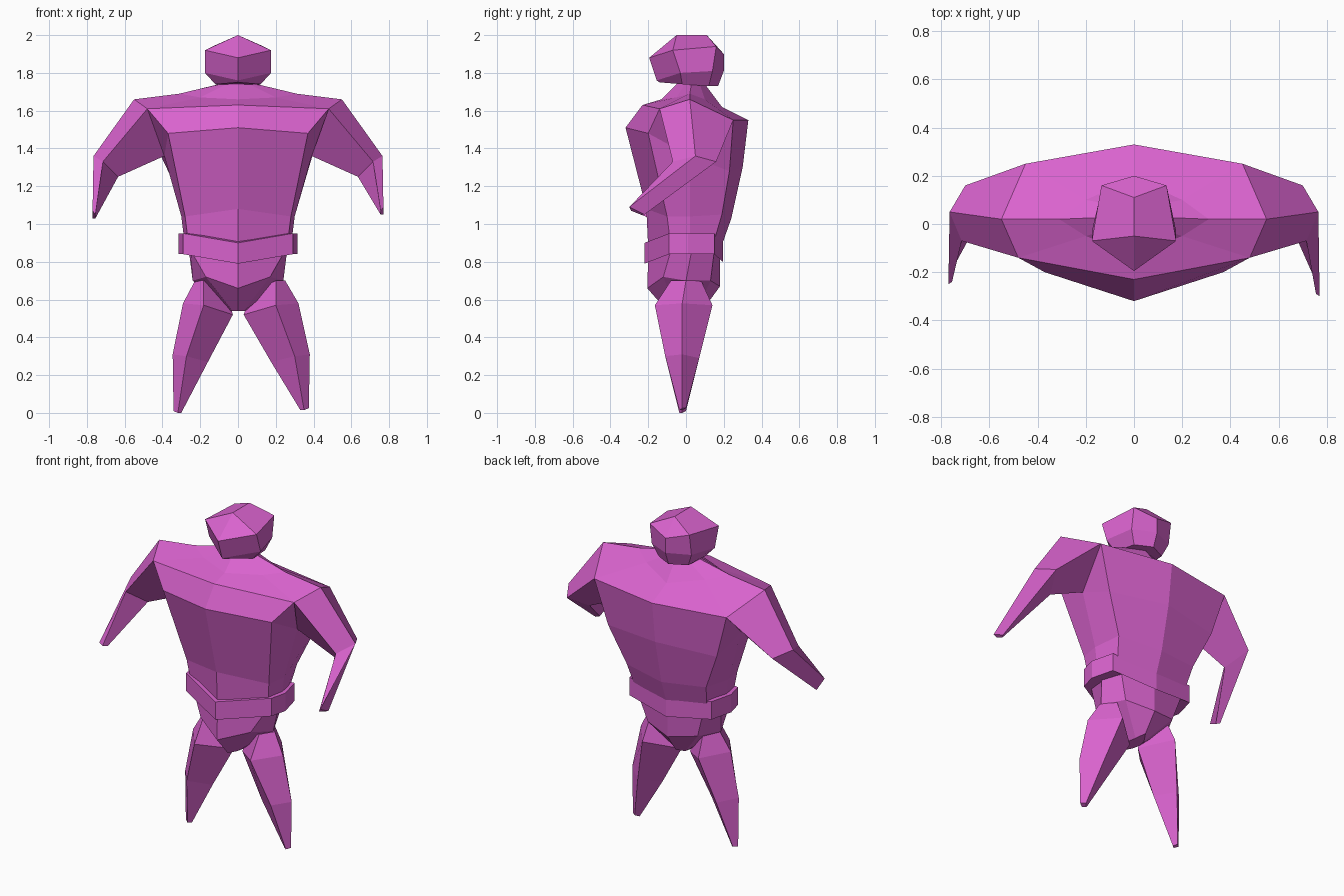
import bpy
import bmesh
from mathutils import Vector

default_cube = bpy.data.objects.get("Cube")
if default_cube:
    bpy.data.objects.remove(default_cube, do_unlink=True)

# Single flat colour
orchid = bpy.data.materials.new("orchid_pink")
orchid.use_nodes = True
colour = (0.7, 0.125, 0.62, 1)
orchid.diffuse_color = colour
orchid.node_tree.nodes["Principled BSDF"].inputs["Base Color"].default_value = colour


def loft(name, rings):
    """Skin a stack of closed rings with equal point counts and cap both ends."""
    bm = bmesh.new()
    loops = [[bm.verts.new(Vector(point)) for point in ring] for ring in rings]
    count = len(loops[0])
    for lower, upper in zip(loops, loops[1:]):
        for i in range(count):
            j = (i + 1) % count
            bm.faces.new((lower[i], lower[j], upper[j], upper[i]))
    bm.faces.new(loops[0])
    bm.faces.new(loops[-1])
    bmesh.ops.remove_doubles(bm, verts=bm.verts[:], dist=0.0005)
    bmesh.ops.dissolve_degenerate(bm, edges=bm.edges[:], dist=0.0005)
    bmesh.ops.recalc_face_normals(bm, faces=bm.faces[:])
    mesh = bpy.data.meshes.new(name)
    bm.to_mesh(mesh)
    bm.free()
    mesh.materials.append(orchid)
    part = bpy.data.objects.new(name, mesh)
    bpy.context.collection.objects.link(part)
    return part


def mirrored(half):
    """Complete a half ring that runs from the front centre to the back centre."""
    return half + [(-x, y, z) for x, y, z in reversed(half[1:-1])]


def symmetric_loft(name, *halves):
    return loft(name, [mirrored(list(half)) for half in halves])


def side_loft(name, rings, width=1.0, adjust=Vector((0, 0, 0))):
    """Loft a limb, scaling across x and shifting only its last ring."""
    placed = [[Vector((x * width, y, z)) for x, y, z in ring] for ring in rings]
    placed[-1] = [point + adjust for point in placed[-1]]
    return loft(name, placed)


# Torso, from the waist up to the neck
waist = [(0, -.2, .87), (.26, -.08, .88), (.28, .02, .88), (.24, .14, .88), (0, .18, .86)]
ribs = [(0, -.21, 1.08), (.28, -.1, 1.04), (.3, .02, 1.04), (.27, .19, 1.05), (0, .24, 1.03)]
chest = [(0, -.32, 1.51), (.37, -.2, 1.48), (.39, .02, 1.36), (.37, .23, 1.28), (0, .3, 1.3)]
shoulders = [(0, -.23, 1.63), (.48, -.14, 1.61), (.55, .02, 1.66), (.45, .25, 1.55), (0, .33, 1.55)]
collar = [(0, -.13, 1.66), (.2, -.05, 1.67), (.31, .02, 1.69), (.2, .1, 1.66), (0, .19, 1.62)]
neck = [(0, -.04, 1.75), (.04, 0, 1.75), (.06, .03, 1.75), (.04, .07, 1.75), (0, .1, 1.74)]
symmetric_loft("torso", waist, ribs, chest, shoulders, collar, neck)

# Faceted head with a short ridge on top
jaw = [(0, -.14, 1.75), (.12, -.02, 1.74), (.1, .12, 1.73), (0, .17, 1.73)]
cheeks = [(0, -.155, 1.76), (.175, -.03, 1.8), (.135, .14, 1.81), (0, .2, 1.81)]
brow = [(0, -.195, 1.88), (.175, -.07, 1.92), (.135, .16, 1.94), (0, .2, 1.9)]
front_ridge, back_ridge = (0, -.05, 2), (0, .11, 2)
crown = [front_ridge, front_ridge, back_ridge, back_ridge]
symmetric_loft("head", jaw, cheeks, brow, crown)

# Belt, a band dipping at the front and back centre
belt_low = [(0, -.22, .79), (.29, -.09, .84), (.315, .01, .84), (.28, .15, .84), (0, .195, .8)]
belt_high = [(x, y, z + .11) for x, y, z in belt_low]
symmetric_loft("belt", belt_low, belt_high)

# Pelvis, tapering to the crotch
crotch = [(0, -.1, .54), (.03, -.05, .54), (.04, 0, .54), (.03, .05, .54), (0, .1, .56)]
hips = [(0, -.205, .66), (.17, -.12, .72), (.24, 0, .7), (.17, .13, .7), (0, .18, .67)]
hip_top = [(0, -.2, .83), (.25, -.08, .86), (.26, .03, .86), (.22, .15, .86), (0, .18, .84)]
symmetric_loft("pelvis", crotch, hips, hip_top)

# Arms: each ring runs top, front, underside, back
arm_rings = [
    [shoulders[2], shoulders[1], chest[2], shoulders[3]],
    [(.765, .05, 1.36), (.715, -.07, 1.33), (.635, .03, 1.25), (.7, .16, 1.33)],
    [(.77, -.3, 1.09), (.755, -.29, 1.07), (.755, -.24, 1.05), (.77, -.22, 1.05)],
]
side_loft("left_arm", arm_rings)
side_loft("right_arm", arm_rings, width=-1.0, adjust=Vector((0, .05, -.02)))

# Legs: each ring runs outside, front, inside, back
leg_rings = [
    [(.25, 0, .7), (.2, -.08, .7), (.07, 0, .64), (.19, .08, .7)],
    [(.32, -.02, .58), (.2, -.165, .57), (.03, 0, .52), (.2, .14, .57)],
    [(.38, -.02, .31), (.3, -.11, .3), (.175, -.02, .27), (.28, .07, .29)],
    [(.375, -.02, .01), (.35, -.035, 0), (.33, -.02, 0), (.35, 0, .01)],
]
side_loft("left_leg", leg_rings, adjust=Vector((0, 0, .015)))
side_loft("right_leg", leg_rings, width=-.91)
